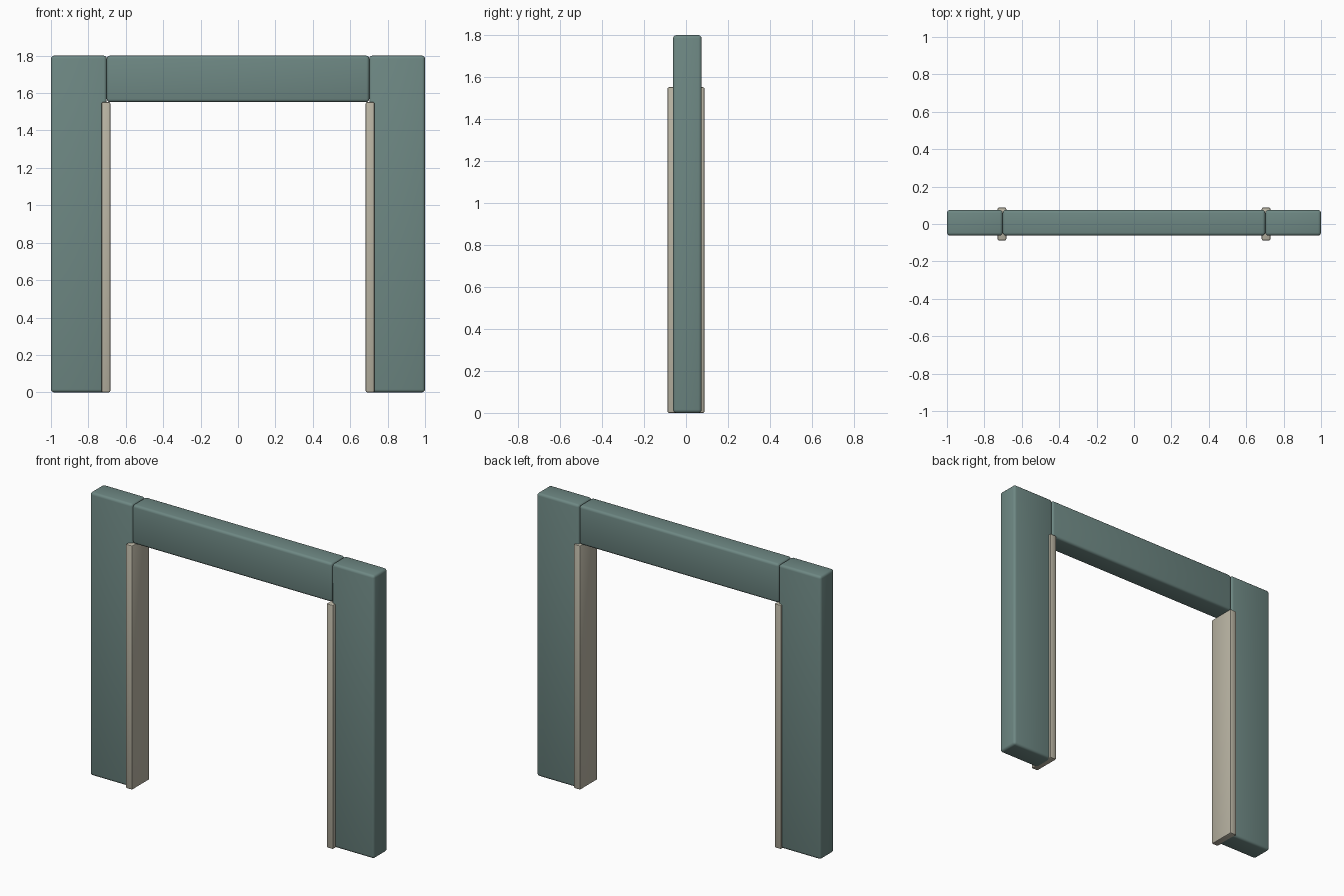
import bpy

if "Cube" in bpy.data.objects:
    bpy.data.objects.remove(bpy.data.objects["Cube"])


def make_material(name, colour):
    mat = bpy.data.materials.new(name)
    mat.diffuse_color = (*colour, 1.0)
    mat.use_nodes = True
    mat.node_tree.nodes["Principled BSDF"].inputs["Base Color"].default_value = mat.diffuse_color
    return mat


def block(name, x, y, z, mat, bevel, segments=3):
    """Rounded box given by (min, max) ranges on each axis."""
    ranges = (x, y, z)
    bpy.ops.mesh.primitive_cube_add(size=1, location=[(a + b) / 2 for a, b in ranges])
    obj = bpy.context.object
    obj.name = name
    obj.scale = [b - a for a, b in ranges]
    bpy.ops.object.transform_apply(location=False, rotation=False, scale=True)
    mod = obj.modifiers.new("rounded_edges", "BEVEL")
    mod.width = bevel
    mod.segments = segments
    bpy.ops.object.modifier_apply(modifier=mod.name)
    obj.data.materials.append(mat)
    bpy.ops.object.shade_smooth_by_angle()
    return obj


wall_green = make_material("muted_green", (0.155, 0.245, 0.228))
trim_beige = make_material("warm_beige", (0.49, 0.46, 0.37))

WALL_Y = (-0.062, 0.075)
TOP, OPENING = 1.8, 1.552

# Wall pillars and the trim lining the doorway
for side, s in (("left", -1), ("right", 1)):
    block(side + "_wall", sorted((s * 0.702, s * 1.0)), WALL_Y, (0, TOP), wall_green, 0.016)
    block(side + "_door_trim", sorted((s * 0.683, s * 0.729)), (-0.088, 0.088),
          (0, OPENING), trim_beige, 0.007, 2)

# Lintel across the opening
block("lintel", (-0.702, 0.702), WALL_Y, (OPENING, TOP), wall_green, 0.016)
